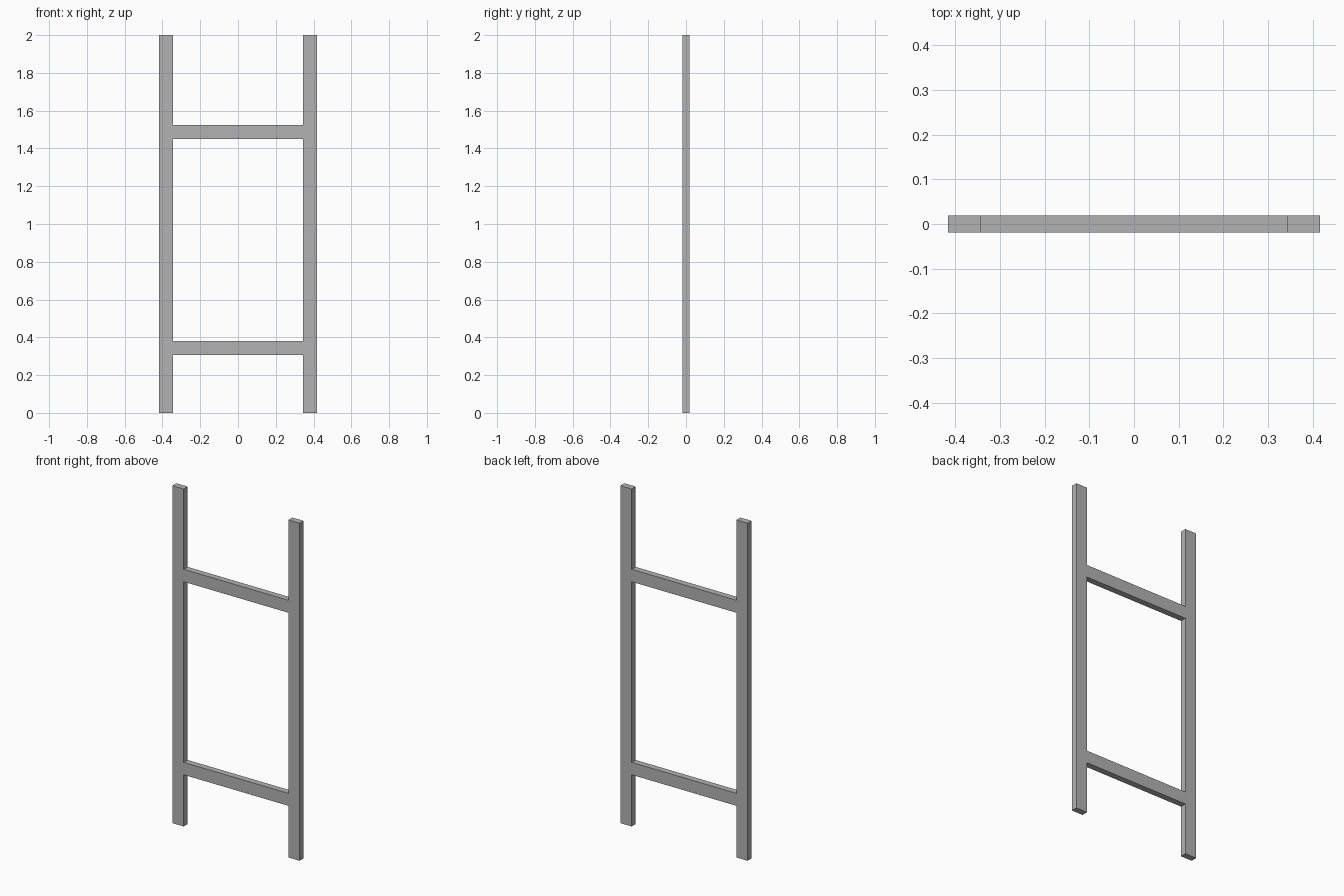
import bpy

if "Cube" in bpy.data.objects:
    bpy.data.objects.remove(bpy.data.objects["Cube"], do_unlink=True)

HEIGHT = 2.0
RAIL_X = 0.38        # centre of each upright
BAR = 0.074          # width of every bar
DEPTH = 0.037        # front-to-back thickness

GREY = (0.45, 0.45, 0.45, 1.0)
grey = bpy.data.materials.new("plain grey")
grey.use_nodes = True
grey.diffuse_color = GREY
grey.node_tree.nodes["Principled BSDF"].inputs["Base Color"].default_value = GREY


def bar(name, centre, size):
    bpy.ops.mesh.primitive_cube_add(size=1, location=centre)
    obj = bpy.context.object
    obj.name = name
    obj.scale = size
    bpy.ops.object.transform_apply(location=False, rotation=False, scale=True)
    obj.data.materials.append(grey)
    return obj


# Uprights
for side, sign in (("left", 1), ("right", -1)):
    bar(side + "_upright", (sign * RAIL_X, 0, HEIGHT / 2), (BAR, DEPTH, HEIGHT))

# Crossbars butted flush between the uprights
for level, z in (("lower", 0.343), ("upper", 1.487)):
    bar(level + "_crossbar", (0, 0, z), (2 * RAIL_X - BAR, DEPTH, BAR))
